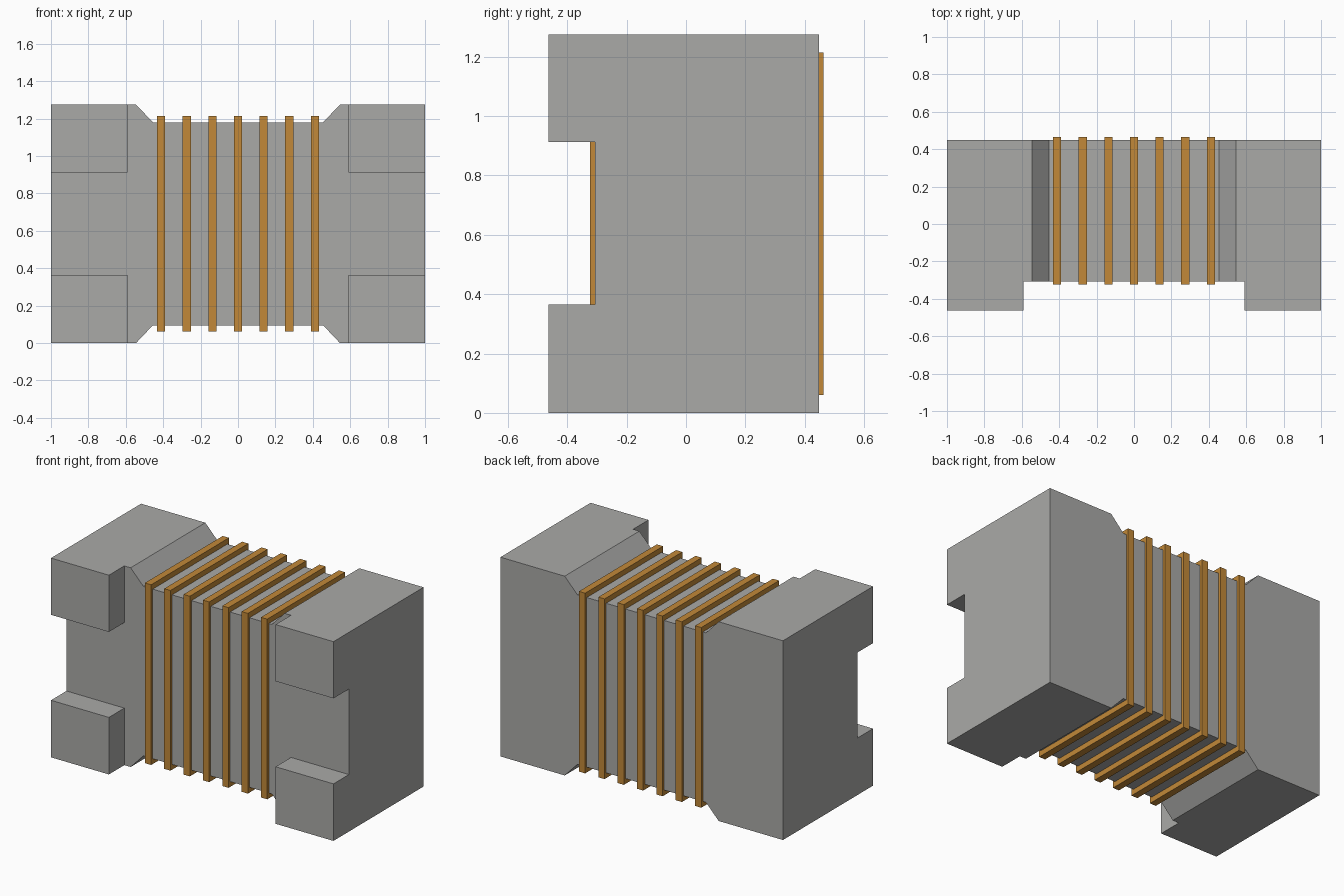
import bpy
import bmesh

cube = bpy.data.objects.get("Cube")
if cube:
    bpy.data.objects.remove(cube, do_unlink=True)


def make_material(name, rgb):
    mat = bpy.data.materials.new(name)
    mat.use_nodes = True
    colour = (*rgb, 1.0)
    mat.diffuse_color = colour
    mat.node_tree.nodes["Principled BSDF"].inputs["Base Color"].default_value = colour
    return mat


grey = make_material("ferrite grey", (0.40, 0.40, 0.39))
copper = make_material("copper", (0.54, 0.25, 0.04))


def finish(name, bm, mat):
    bmesh.ops.recalc_face_normals(bm, faces=bm.faces)
    mesh = bpy.data.meshes.new(name)
    bm.to_mesh(mesh)
    bm.free()
    mesh.materials.append(mat)
    obj = bpy.data.objects.new(name, mesh)
    bpy.context.collection.objects.link(obj)
    return obj


def extrude_profile(bm, points, y0, y1):
    """Extrude a closed x-z profile from y0 to y1."""
    face = bm.faces.new([bm.verts.new((x, y0, z)) for x, z in points])
    new = bmesh.ops.extrude_face_region(bm, geom=[face])["geom"]
    verts = [v for v in new if isinstance(v, bmesh.types.BMVert)]
    bmesh.ops.translate(bm, vec=(0, y1 - y0, 0), verts=verts)


HEIGHT = 1.275
FRONT, BACK = -0.307, 0.448    # core front and back
LOW, HIGH = 0.095, 1.18        # waist of the core
THICK = 0.016                  # wire height above the core at front and back
RISE = 0.034                   # wire height above the core at top and bottom

# Core: wide ends with chamfers down to a narrower waist
half = [(0.455, LOW), (0.545, 0), (1, 0), (1, HEIGHT), (0.545, HEIGHT), (0.455, HIGH)]
bm = bmesh.new()
extrude_profile(bm, half + [(-x, z) for x, z in reversed(half)], FRONT, BACK)
finish("core", bm, grey)

# Four terminal feet on the front
for side, sx in (("left", 1), ("right", -1)):
    for level, z0, z1 in (("lower", 0, 0.365), ("upper", 0.912, HEIGHT)):
        bm = bmesh.new()
        corners = [(0.59, z0), (1, z0), (1, z1), (0.59, z1)]
        extrude_profile(bm, [(sx * x, z) for x, z in corners], -0.463, FRONT)
        finish(f"{level}_foot_{side}", bm, grey)

# Seven square wire turns wrapped around the waist
outer = [(FRONT - THICK, LOW - RISE), (BACK + THICK, LOW - RISE),
         (BACK + THICK, HIGH + RISE), (FRONT - THICK, HIGH + RISE)]
inner = [(FRONT + 0.01, LOW + 0.01), (BACK - 0.01, LOW + 0.01),
         (BACK - 0.01, HIGH - 0.01), (FRONT + 0.01, HIGH - 0.01)]
for i in range(7):
    x = (i - 3) * 0.137
    bm = bmesh.new()
    loops = [[bm.verts.new((x + dx, y, z)) for y, z in loop]
             for loop, dx in ((outer, -0.022), (outer, 0.022), (inner, 0.022), (inner, -0.022))]
    for a in range(4):
        p, q = loops[a], loops[(a + 1) % 4]
        for k in range(4):
            n = (k + 1) % 4
            bm.faces.new((p[k], p[n], q[n], q[k]))
    finish(f"wire_turn_{i + 1}", bm, copper)
